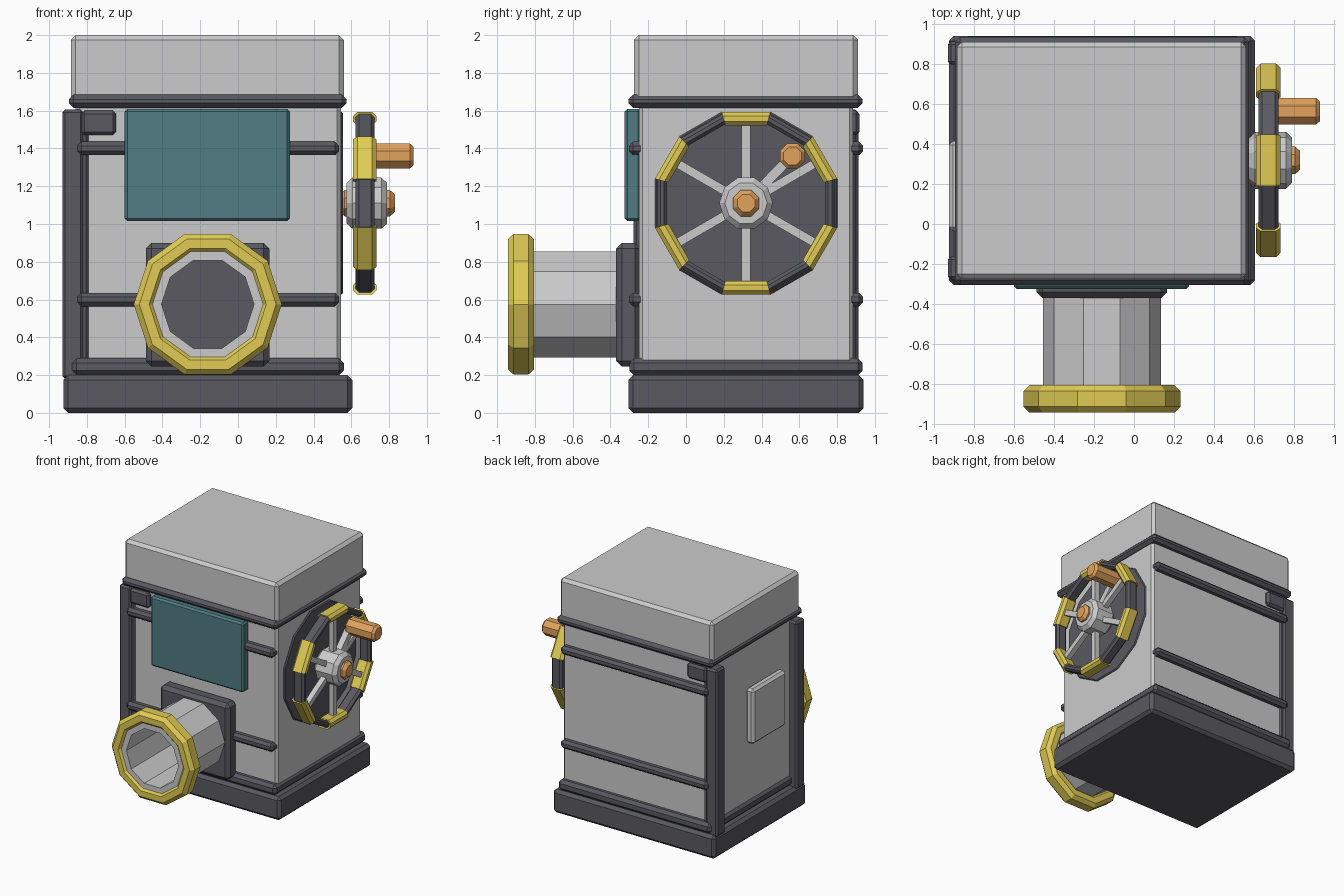
import bpy, bmesh, math
from mathutils import Vector

if "Cube" in bpy.data.objects:
    bpy.data.objects.remove(bpy.data.objects["Cube"])


def material(name, rgb):
    m = bpy.data.materials.new(name)
    m.diffuse_color = (*rgb, 1)
    m.use_nodes = True
    m.node_tree.nodes["Principled BSDF"].inputs["Base Color"].default_value = m.diffuse_color
    return m


DARK = material("dark_metal", (0.10, 0.10, 0.12))
YELLOW = material("yellow_paint", (0.75, 0.60, 0.09))
ORANGE = material("orange_grip", (0.75, 0.36, 0.11))
TEAL = material("teal_glass", (0.08, 0.20, 0.23))


def finish(name, bm, mat=None, bevel=0):
    bmesh.ops.recalc_face_normals(bm, faces=bm.faces)
    me = bpy.data.meshes.new(name)
    bm.to_mesh(me)
    bm.free()
    ob = bpy.data.objects.new(name, me)
    bpy.context.collection.objects.link(ob)
    if mat:
        me.materials.append(mat)
    if bevel:
        mod = ob.modifiers.new("bevel", 'BEVEL')
        mod.width = bevel
        mod.segments = 1
    return ob


def box(name, x, y, z, mat=None, bevel=0.015):
    bm = bmesh.new()
    bmesh.ops.create_cube(bm, size=1)
    for v in bm.verts:
        v.co = [(r[0] + r[1]) / 2 + c * (r[1] - r[0]) for c, r in zip(v.co, (x, y, z))]
    return finish(name, bm, mat, bevel)


# Sweep a closed (radius, height) profile round an x or y axis, optionally only some sides
def lathe(name, profile, n, axis, centre, mat=None, sides=None, half_step=True):
    bm = bmesh.new()
    step = 2 * math.pi / n

    def loop(i):
        a = math.pi / 2 + (i - (0.5 if half_step else 0)) * step
        out = []
        for r, h in profile:
            u, w = centre[0] + r * math.cos(a), centre[1] + r * math.sin(a)
            out.append(bm.verts.new((h, u, w) if axis == 'x' else (u, h, w)))
        return out

    for i in (range(n) if sides is None else sides):
        a, b = loop(i), loop(i + 1)
        k = len(profile)
        for j in range(k):
            bm.faces.new((a[j], a[(j + 1) % k], b[(j + 1) % k], b[j]))
        if sides is not None:
            bm.faces.new(a)
            bm.faces.new(b)
    bmesh.ops.remove_doubles(bm, verts=bm.verts, dist=1e-5)
    bmesh.ops.dissolve_degenerate(bm, edges=bm.edges, dist=1e-6)
    return finish(name, bm, mat)


# Solid capped cylinder profile with chamfered ends
def rod(r, h0, h1, c):
    return [(0, h0), (r - c, h0), (r, h0 + c), (r, h1 - c), (r - c, h1), (0, h1)]


# Ring cross-section with chamfered corners
def tyre(r0, r1, h0, h1, c):
    return [(r0, h0 + c), (r0 + c, h0), (r1 - c, h0), (r1, h0 + c),
            (r1, h1 - c), (r1 - c, h1), (r0 + c, h1), (r0, h1 - c)]


# Cabinet
box("base", (-0.925, 0.605), (-0.305, 0.94), (0, 0.2), DARK, 0.025)
box("lower_trim", (-0.88, 0.56), (-0.3, 0.935), (0.2, 0.29), DARK, 0.025)
box("body", (-0.86, 0.545), (-0.25, 0.885), (0.2, 1.66), None, 0.02)
box("upper_trim", (-0.895, 0.575), (-0.305, 0.935), (1.615, 1.685), DARK, 0.025)
box("lid", (-0.885, 0.56), (-0.275, 0.91), (1.65, 2.0), None, 0.025)

# Ribs, corner posts and post tabs, front and back
MID = 0.3175
for label, s in (("front", -1), ("back", 1)):
    def span(a, b):
        return sorted((MID + s * a, MID + s * b))
    for level, z in (("lower", 0.6), ("upper", 1.4)):
        box(f"{label}_{level}_rib", (-0.85, 0.535), span(0.53, 0.62), (z - 0.036, z + 0.036), DARK, 0.022)
    box(f"{label}_post", (-0.93, -0.82), span(0.48, 0.595), (0.18, 1.605), DARK)
    box(f"{label}_post_strip", (-0.86, -0.79), span(0.5, 0.58), (0.19, 1.595), DARK)
    box(f"{label}_post_tab", (-0.83, -0.645), span(0.54, 0.6), (1.47, 1.6), DARK, 0.018)

# Side panel and front window
box("left_panel", (-0.925, -0.85), (-0.035, 0.415), (0.78, 1.25), None, 0.02)
box("front_window", (-0.6, 0.275), (-0.325, -0.24), (1.015, 1.61), TEAL, 0.015)

# Outlet pipe
PIPE = (-0.16, 0.575)
box("pipe_flange", (-0.488, 0.166), (-0.37, -0.24), (0.245, 0.9), DARK, 0.03)
lathe("pipe", [(0.245, -0.36), (0.295, -0.36), (0.295, -0.925), (0.245, -0.925)], 10, 'y', PIPE)
lathe("pipe_mouth_ring", tyre(0.28, 0.392, -0.942, -0.805, 0.03), 10, 'y', PIPE, YELLOW)

# Handwheel
WHEEL = (0.318, 1.11)
lathe("wheel_backplate", rod(0.5, 0.53, 0.556, 0.008), 12, 'x', WHEEL, DARK)
lathe("wheel_rim_dark", tyre(0.432, 0.488, 0.622, 0.722, 0.018), 12, 'x', WHEEL, DARK, range(1, 12, 2))
lathe("wheel_rim_yellow", tyre(0.425, 0.5, 0.61, 0.732, 0.022), 12, 'x', WHEEL, YELLOW, range(0, 12, 2))
lathe("wheel_hub", rod(0.142, 0.575, 0.79, 0.03), 10, 'x', WHEEL)
lathe("wheel_axle", rod(0.075, 0.54, 0.83, 0.025), 8, 'x', WHEEL, ORANGE)


def spoke(name, angle, length, half):
    ob = box(name, (0.672 - half, 0.672 + half), (0.08, length), (-half, half), None, 0)
    ob.rotation_euler.x = angle
    ob.location = (0, *WHEEL)


for i in range(6):
    spoke(f"spoke_{i + 1}", math.radians(30 + 60 * i), 0.45, 0.023)

# Crank handle and its arm
spoke("handle_arm", math.radians(46), 0.37, 0.026)
lathe("crank_handle", rod(0.072, 0.65, 0.93, 0.02), 8, 'x', (0.563, 1.36), ORANGE)
